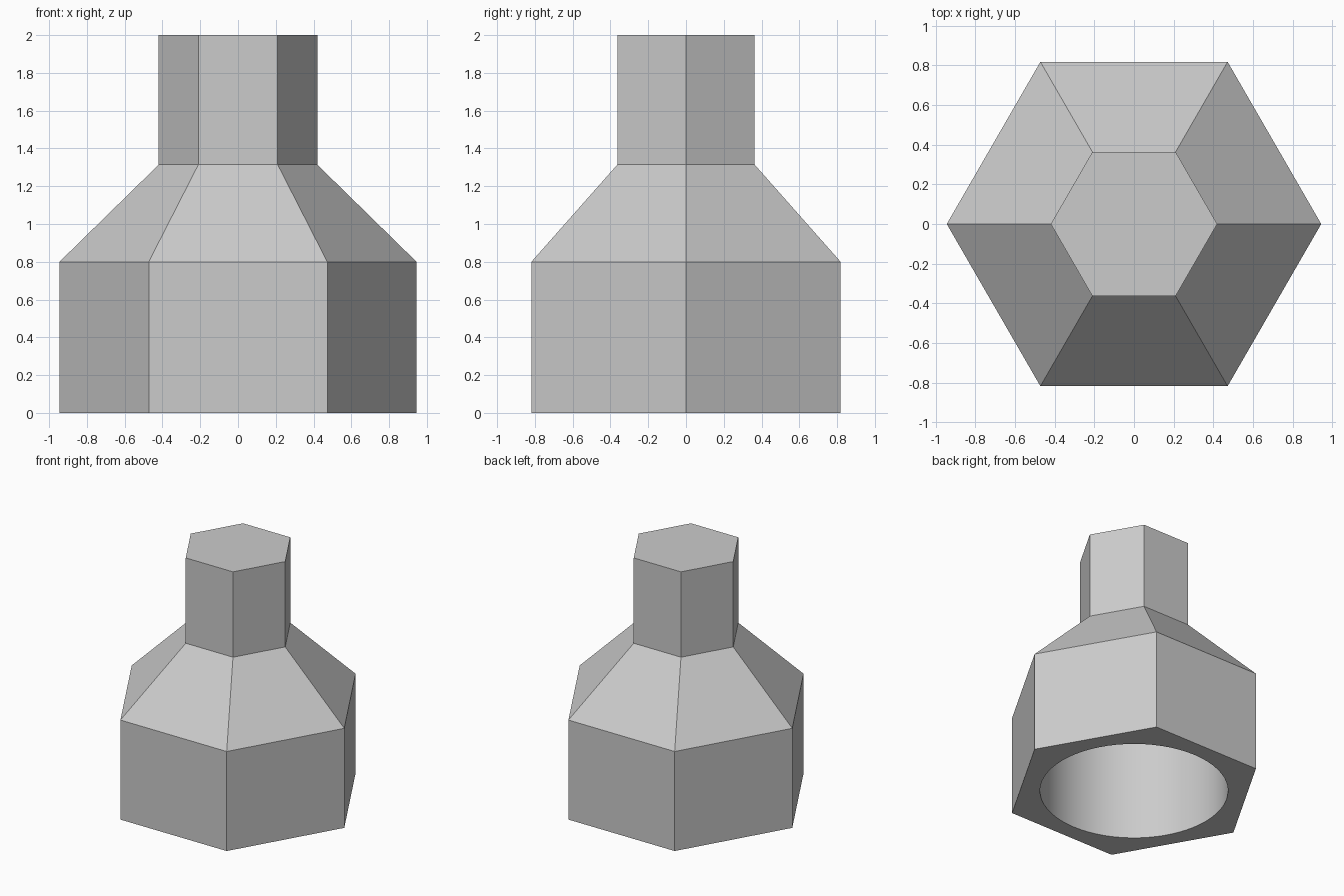
import bpy
import bmesh
from math import cos, sin, tau

cube = bpy.data.objects.get("Cube")
if cube:
    bpy.data.objects.remove(cube, do_unlink=True)

# Plain grey metal
metal = bpy.data.materials.new("grey metal")
metal.use_nodes = True
grey = (0.6, 0.6, 0.6, 1.0)
metal.diffuse_color = grey
metal.node_tree.nodes["Principled BSDF"].inputs["Base Color"].default_value = grey


def lathe(name, sides, profile):
    """Stack regular polygons given as (radius, height), capped at both ends."""
    bm = bmesh.new()
    rings = [[bm.verts.new((r * cos(tau * i / sides), r * sin(tau * i / sides), z))
              for i in range(sides)] for r, z in profile]
    for low, high in zip(rings, rings[1:]):
        for i in range(sides):
            j = (i + 1) % sides
            bm.faces.new((low[i], low[j], high[j], high[i]))
    bm.faces.new(rings[0][::-1])
    bm.faces.new(rings[-1])
    mesh = bpy.data.meshes.new(name)
    bm.to_mesh(mesh)
    bm.free()
    mesh.materials.append(metal)
    obj = bpy.data.objects.new(name, mesh)
    bpy.context.collection.objects.link(obj)
    return obj


# Hexagonal body, tapered shoulder and hexagonal shank
socket = lathe("socket_body", 6, [(0.945, 0), (0.945, 0.8), (0.42, 1.314), (0.42, 2)])

# Round blind bore in the underside
bore = lathe("bore_cutter", 64, [(0.685, -0.2), (0.685, 0.8)])
bore.hide_render = True
bore.hide_set(True)

cut = socket.modifiers.new("bore", 'BOOLEAN')
cut.operation = 'DIFFERENCE'
cut.solver = 'EXACT'
cut.object = bore

# Bake the cut, then smooth only the bore wall
bpy.ops.object.select_all(action='DESELECT')
bpy.context.view_layer.objects.active = socket
socket.select_set(True)
bpy.ops.object.modifier_apply(modifier=cut.name)
bpy.data.objects.remove(bore, do_unlink=True)
bpy.ops.object.shade_smooth_by_angle(angle=0.5)
